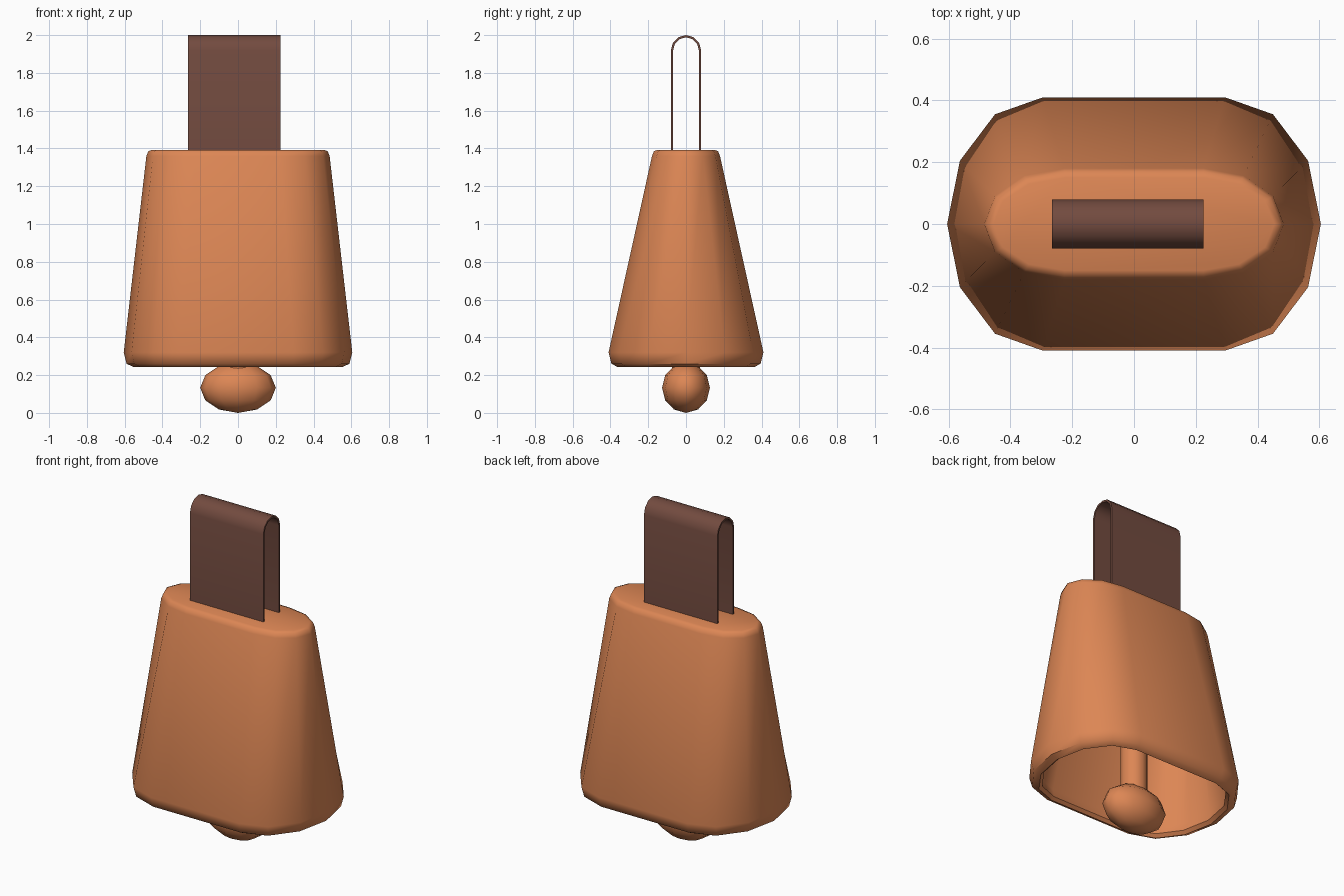
import bpy, bmesh, math

cube = bpy.data.objects.get("Cube")
if cube:
    bpy.data.objects.remove(cube, do_unlink=True)


def material(name, color):
    mat = bpy.data.materials.new(name)
    mat.use_nodes = True
    mat.diffuse_color = color
    bsdf = next(n for n in mat.node_tree.nodes if n.type == 'BSDF_PRINCIPLED')
    bsdf.inputs["Base Color"].default_value = color
    bsdf.inputs["Roughness"].default_value = 0.6
    return mat


copper = material("copper orange", (0.72, 0.24, 0.09, 1))
leather = material("dark brown leather", (0.17, 0.07, 0.05, 1))


def finish(name, bm, mat, angle):
    bmesh.ops.recalc_face_normals(bm, faces=bm.faces)
    mesh = bpy.data.meshes.new(name)
    bm.to_mesh(mesh)
    bm.free()
    mesh.materials.append(mat)
    obj = bpy.data.objects.new(name, mesh)
    bpy.context.collection.objects.link(obj)
    bpy.ops.object.select_all(action='DESELECT')
    obj.select_set(True)
    bpy.context.view_layer.objects.active = obj
    bpy.ops.object.shade_smooth_by_angle(angle=math.radians(angle))
    return obj


def oblong(bm, flat, rx, ry, z):
    """Ring with straight long sides and half-round ends."""
    ring = []
    for side in (1, -1):
        for i in range(7):
            a = math.pi * (i / 6 - 0.5)
            ring.append(bm.verts.new((side * (flat + rx * math.cos(a)),
                                      side * ry * math.sin(a), z)))
    return ring


def loft(name, sections, mat, angle):
    bm = bmesh.new()
    rings = [oblong(bm, *s) for s in sections]
    for a, b in zip(rings, rings[1:]):
        for i in range(len(a)):
            j = (i + 1) % len(a)
            bm.faces.new((a[i], a[j], b[j], b[i]))
    bm.faces.new(rings[0])
    bm.faces.new(rings[-1])
    return finish(name, bm, mat, angle)


# Hollow bell: inner ceiling, down the inside, round the rim, up to the crown
loft("bell_body", [
    (0.22, 0.21, 0.125, 1.33),
    (0.28, 0.26, 0.355, 0.31),
    (0.28, 0.25, 0.345, 0.26),
    (0.285, 0.265, 0.36, 0.242),
    (0.29, 0.30, 0.395, 0.26),
    (0.295, 0.31, 0.41, 0.32),
    (0.225, 0.26, 0.18, 1.36),
    (0.225, 0.25, 0.17, 1.385),
    (0.225, 0.23, 0.15, 1.393),
], copper, 50)

# Clapper rod, hanging from the ceiling
bm = bmesh.new()
bmesh.ops.create_cone(bm, cap_ends=True, segments=12, radius1=0.075,
                      radius2=0.075, depth=1.16)
bmesh.ops.translate(bm, verts=bm.verts, vec=(0, 0, 0.77))
finish("clapper_rod", bm, copper, 50)

# Flattened clapper ball
bm = bmesh.new()
bmesh.ops.create_uvsphere(bm, u_segments=12, v_segments=6, radius=1)
bmesh.ops.scale(bm, verts=bm.verts, vec=(0.2, 0.127, 0.133))
bmesh.ops.translate(bm, verts=bm.verts, vec=(0, 0, 0.133))
finish("clapper_ball", bm, copper, 60)

# Thin strap folded into a loop
arch = [math.pi * i / 6 for i in range(7)]


def strap_profile(r):
    points = [(r, 1.36)]
    points += [(r * math.cos(a), 1.92 + r * math.sin(a)) for a in arch]
    return points + [(-r, 1.36)]


bm = bmesh.new()
outline = strap_profile(0.08) + strap_profile(0.068)[::-1]
face = bm.faces.new([bm.verts.new((-0.265, y, z)) for y, z in outline])
result = bmesh.ops.extrude_face_region(bm, geom=[face])
moved = [v for v in result["geom"] if isinstance(v, bmesh.types.BMVert)]
bmesh.ops.translate(bm, verts=moved, vec=(0.49, 0, 0))
finish("strap_loop", bm, leather, 50)
